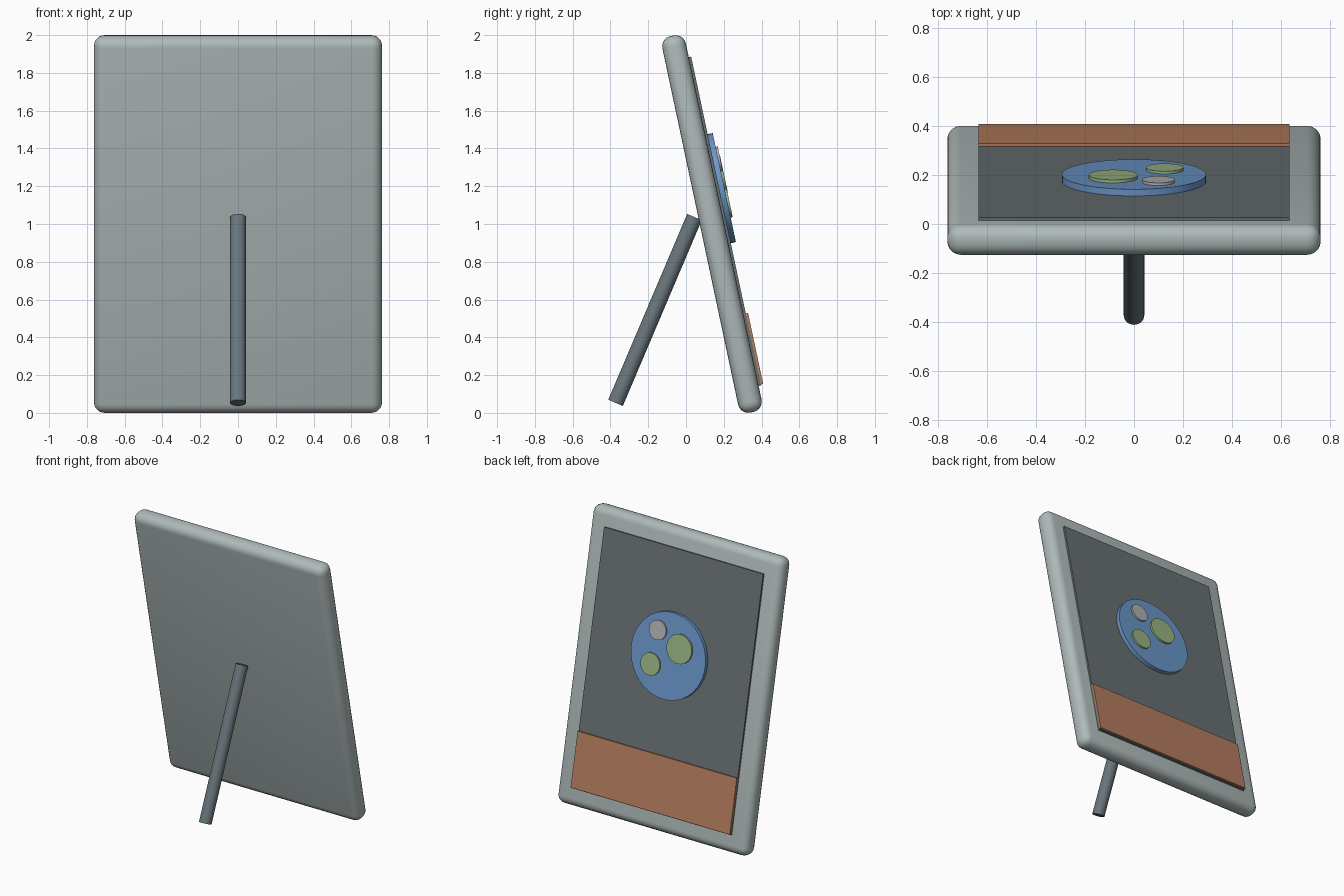
import bpy
import math
from mathutils import Matrix, Vector

cube = bpy.data.objects.get("Cube")
if cube:
    bpy.data.objects.remove(cube, do_unlink=True)

TILT = Matrix.Translation((0, 0.1375, 1.0)) @ Matrix.Rotation(math.radians(12), 4, 'X')


def material(name, rgb):
    m = bpy.data.materials.new(name)
    m.use_nodes = True
    m.diffuse_color = (*rgb, 1)
    m.node_tree.nodes["Principled BSDF"].inputs["Base Color"].default_value = (*rgb, 1)
    return m


light_grey = material("light grey", (0.43, 0.49, 0.49))
slate = material("slate", (0.14, 0.163, 0.17))
steel = material("steel", (0.145, 0.185, 0.205))
orange = material("copper orange", (0.47, 0.21, 0.115))
blue = material("blue", (0.147, 0.307, 0.587))
green = material("green", (0.32, 0.46, 0.235))
pale = material("pale grey", (0.44, 0.45, 0.44))


def finish(ob, name, mat):
    ob.name = name
    ob.data.materials.append(mat)
    bpy.ops.object.shade_smooth_by_angle(angle=math.radians(40))
    return ob


def slab(name, mat, width, low, high, inner, outer, bevel=0):
    """Box on the tilted panel: low/high along the panel, inner/outer across it."""
    bpy.ops.mesh.primitive_cube_add(size=1)
    ob = bpy.context.object
    ob.data.transform(Matrix.Diagonal((width, outer - inner, high - low, 1)))
    ob.matrix_world = TILT @ Matrix.Translation((0, (inner + outer) / 2, (low + high) / 2))
    if bevel:
        mod = ob.modifiers.new("rounded edges", 'BEVEL')
        mod.width = bevel
        mod.segments = 5
        bpy.ops.object.modifier_apply(modifier=mod.name)
    return finish(ob, name, mat)


def disc(name, mat, x, up, radius, inner, outer):
    """Flat disc lying on the tilted panel."""
    bpy.ops.mesh.primitive_cylinder_add(vertices=48, radius=radius, depth=outer - inner)
    ob = bpy.context.object
    ob.matrix_world = (TILT @ Matrix.Translation((x, (inner + outer) / 2, up))
                       @ Matrix.Rotation(math.radians(90), 4, 'X'))
    return finish(ob, name, mat)


# Rounded panel body, screen and lower band
slab("panel_body", light_grey, 1.525, -1.019, 1.019, -0.0635, 0.0635, 0.055)
slab("screen", slate, 1.27, -0.89, 0.89, 0.05, 0.0765)
slab("lower_band", orange, 1.27, -0.885, -0.5, 0.07, 0.089)

# Round emblem with three raised spots
disc("blue_disc", blue, 0, 0.175, 0.295, 0.07, 0.104)
disc("large_green_spot", green, -0.085, 0.245, 0.1, 0.1, 0.117)
disc("small_green_spot", green, 0.125, 0.09, 0.077, 0.1, 0.115)
disc("pale_spot", pale, 0.1, 0.328, 0.067, 0.1, 0.115)

# Support leg leaning against the panel
foot, head = Vector((0, -0.373, 0.053)), Vector((0, 0.045, 1.037))
axis = head - foot
bpy.ops.mesh.primitive_cylinder_add(vertices=32, radius=0.042, depth=axis.length)
leg = bpy.context.object
leg.matrix_world = (Matrix.Translation((foot + head) / 2)
                    @ axis.to_track_quat('Z', 'Y').to_matrix().to_4x4())
finish(leg, "support_leg", steel)
